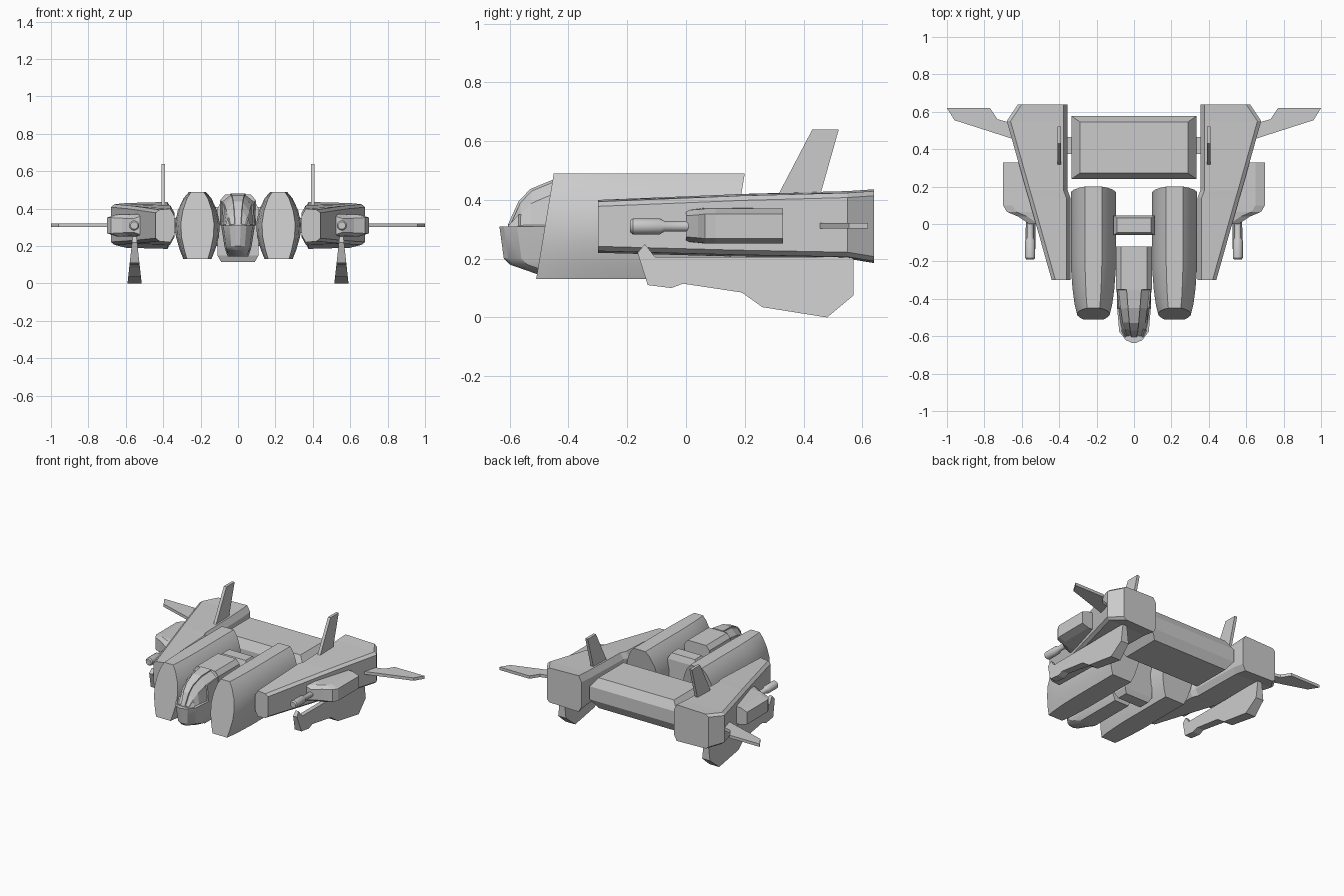
import bpy, bmesh, math
from mathutils import Matrix

cube = bpy.data.objects.get("Cube")
if cube:
    bpy.data.objects.remove(cube, do_unlink=True)

GREY = (0.6, 0.6, 0.6, 1)
mat = bpy.data.materials.new("hull_grey")
mat.use_nodes = True
mat.diffuse_color = GREY
mat.node_tree.nodes["Principled BSDF"].inputs["Base Color"].default_value = GREY


def finish(name, bm, mirror=False, smooth=None):
    """Turn a bmesh into a finished part."""
    bmesh.ops.recalc_face_normals(bm, faces=bm.faces)
    mesh = bpy.data.meshes.new(name)
    bm.to_mesh(mesh)
    bm.free()
    mesh.materials.append(mat)
    ob = bpy.data.objects.new(name, mesh)
    bpy.context.collection.objects.link(ob)
    if smooth:
        bpy.ops.object.select_all(action='DESELECT')
        ob.select_set(True)
        bpy.context.view_layer.objects.active = ob
        bpy.ops.object.shade_smooth_by_angle(angle=math.radians(smooth))
    if mirror:
        ob.modifiers.new("mirror", 'MIRROR').use_mirror_merge = False
    return ob


def loft(rings):
    """Skin a list of equal closed rings and cap both ends."""
    bm = bmesh.new()
    vs = [[bm.verts.new(p) for p in r] for r in rings]
    n = len(rings[0])
    for a, b in zip(vs, vs[1:]):
        for i in range(n):
            j = (i + 1) % n
            bm.faces.new((a[i], a[j], b[j], b[i]))
    bm.faces.new(vs[0])
    bm.faces.new(vs[-1])
    return bm


def both(half):
    """Complete a half outline of (x, other) into a closed symmetric one."""
    return half + [(-x, v) for x, v in reversed(half)]


# wings: chamfered slabs that widen and thicken towards the back
def wing_ring(y, xi, xo, zb, zt):
    pts = [(xi, zb + .04), (xi, zt - .04), (xi + .022, zt), (xo - .02, zt - .006),
           (xo, zt - .022), (xo, zb + .022), (xo - .02, zb + .006), (xi + .022, zb)]
    return [(x, y, z) for x, z in pts]


wings = [(-.30, .34, .44, .22, .40), (.14, .34, .564, .208, .418),
         (.18, .355, .576, .207, .42), (.55, .355, .68, .20, .43),
         (.64, .355, .62, .185, .436)]
finish("wing", loft([wing_ring(*w) for w in wings]), True)

# forward pods: tall rounded hulls with a raked front
POD = [(.045, .49), (.075, .455), (.105, .39), (.12, .32), (.115, .25),
       (.095, .18), (.075, .13)]


def pod_ring(y, s, rake=.06):
    return [(.217 + x * s, y + rake * (z - .13) / .36, z) for x, z in both(POD)]


pods = [(-.51, .74), (-.46, .84), (-.38, .93), (-.27, 1), (.14, 1)]
finish("pod", loft([pod_ring(*p) for p in pods]), True, 25)

# cockpit tub: stacked U-shaped outlines
def tub_ring(z, w, front):
    half = [(w, -.12), (w, -.45), (w * .88, front + .06), (w * .5, front + .015),
            (w * .15, front)]
    return [(x, y, z) for x, y in both(half)]


tub = [(.145, .055, -.50), (.18, .068, -.60), (.20, .073, -.62), (.31, .09, -.635)]
finish("cockpit_tub", loft([tub_ring(*t) for t in tub]), False, 25)

# canopy: sloping glazed hood with recessed panes
def canopy_ring(y, w, shoulder, top, zs, zt):
    return [(x, y, z) for x, z in both([(w, .31), (shoulder, zs), (top, zt)])]


hood = [(-.605, .05, .045, .015, .312, .318), (-.57, .068, .055, .02, .35, .395),
        (-.53, .078, .066, .025, .39, .437), (-.45, .088, .08, .032, .42, .47),
        (-.35, .093, .09, .04, .44, .48)]
bm = loft([canopy_ring(*h) for h in hood])
bm.normal_update()
panes = [f for f in bm.faces if len(f.verts) == 4
         and .02 < abs(f.calc_center_median().x) < .078
         and f.calc_center_median().z > .33]
bmesh.ops.recalc_face_normals(bm, faces=bm.faces)
bmesh.ops.inset_region(bm, faces=panes, thickness=.006, depth=-.006)
finish("canopy", bm)

roof = [(-.35, .095, .095, .07, .445, .475), (-.12, .095, .095, .07, .445, .475)]
finish("cockpit_roof", loft([canopy_ring(*r) for r in roof]))


# blocks whose tops and bottoms are drawn in
def block(name, hx, y0, y1, levels):
    rings = []
    for z, d in levels:
        x, a, b = hx - d, y0 + d * .7, y1 - d * .7
        rings.append([(-x, a, z), (x, a, z), (x, b, z), (-x, b, z)])
    return finish(name, loft(rings))


block("centre_link", .11, -.06, .045, [(.115, .02), (.15, 0), (.40, 0), (.44, .02)])
block("rear_engine_block", .335, .24, .578, [(.20, .045), (.26, 0), (.35, 0), (.41, .045)])


def rod(name, x, z, y0, y1, radii, sides, mirror=True):
    """Stepped rod along y; radii are (fraction, radius) pairs."""
    rings = []
    for t, r in radii:
        y = y0 + (y1 - y0) * t
        rings.append([(x + r * math.cos(math.tau * i / sides), y,
                       z + r * math.sin(math.tau * i / sides)) for i in range(sides)])
    return finish(name, loft(rings), mirror, 35)


rod("gun", .555, .31, -.19, .03,
    [(0, .02), (.04, .027), (.46, .027), (.53, .018), (1, .018)], 16)

# short struts joining the engine block to the wings
bm = bmesh.new()
bmesh.ops.create_cube(bm, size=1, matrix=Matrix.Translation((.345, .42, .31))
                      @ Matrix.Diagonal((.05, .09, .08, 1)))
finish("engine_strut", bm, True)

# side mounts carrying the guns
def mount_ring(y, xo, d):
    pts = [(.46, .25 + d), (.46, .375 - d), (xo - .05, .37 - d), (xo, .352 - d),
           (xo, .268 + d), (xo - .05, .252 + d)]
    return [(x, y, z) for x, z in pts]


mounts = [(0, .56, .006), (.04, .62, .003), (.065, .68, 0), (.10, .70, 0), (.33, .70, 0)]
finish("gun_mount", loft([mount_ring(*m) for m in mounts]), True)

# upright fins
FIN = [(.31, .41), (.43, .64), (.52, .64), (.455, .41)]
finish("tail_fin", loft([[(x, y, z) for y, z in FIN] for x in (.39, .41)]), True)

# flat outboard stabilisers
STAB = [(.62, .445), (.67, .462), (.96, .555), (1, .62), (.77, .62), (.73, .56), (.62, .53)]
finish("stabiliser", loft([[(x, y, z) for x, y in STAB] for z in (.302, .322)]), True)

# lower blades, thicker towards their bottom edge
BLADE = [(-.165, .22), (-.14, .25), (-.105, .205), (.57, .205), (.57, .075), (.48, 0),
         (.26, .035), (.19, .085), (-.01, .115), (-.05, .10), (-.13, .11)]
finish("lower_blade", loft([[(.553 + s * (.038 - .11 * z), y, z) for y, z in BLADE]
                            for s in (-1, 1)]), True)
